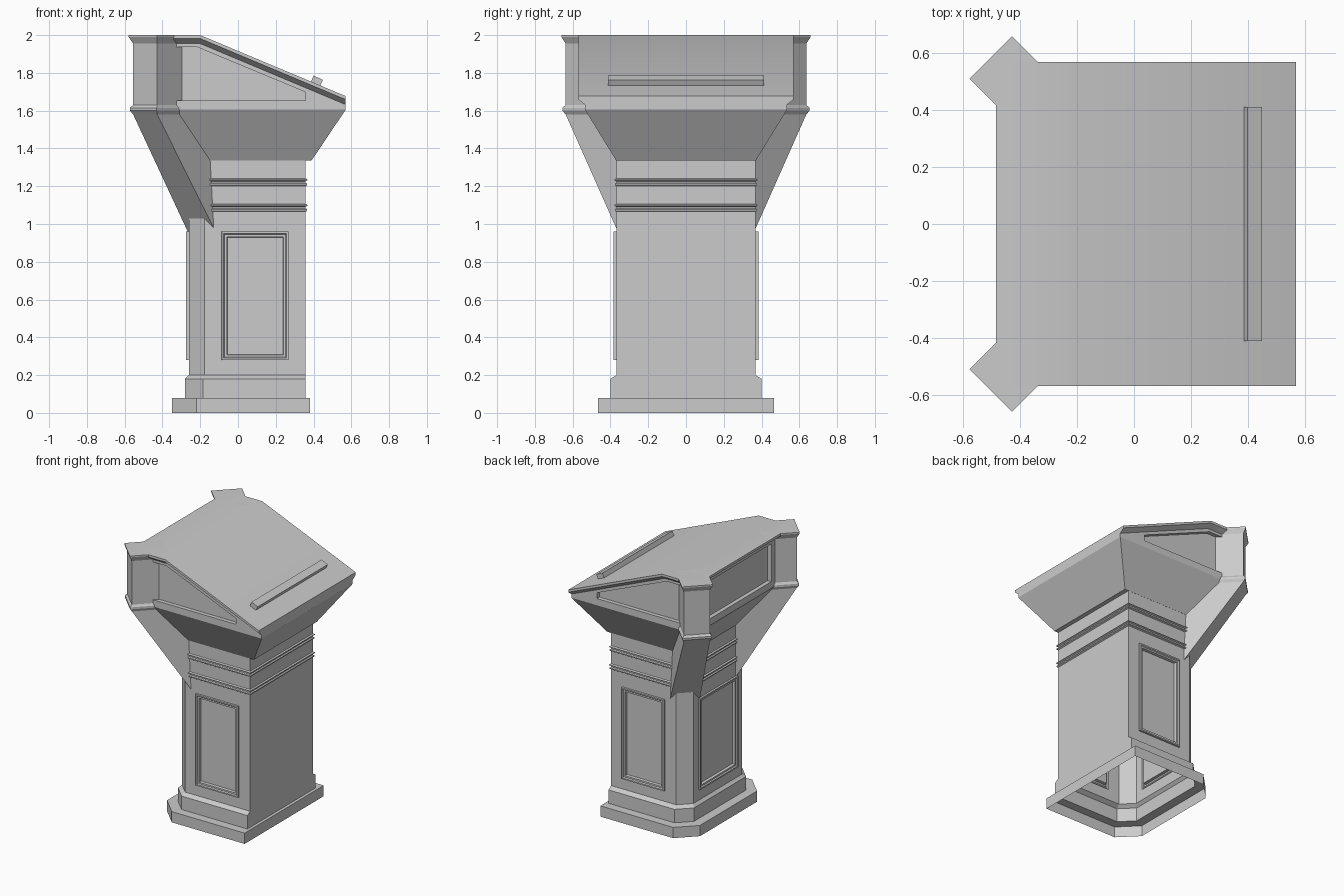
import bpy, bmesh, math
from mathutils import Vector

if "Cube" in bpy.data.objects:
    bpy.data.objects.remove(bpy.data.objects["Cube"])

stone = bpy.data.materials.new("pale grey")
stone.use_nodes = True
GREY = (0.6, 0.6, 0.6, 1)
stone.diffuse_color = GREY
stone.node_tree.nodes["Principled BSDF"].inputs["Base Color"].default_value = GREY


def finish(bm, name, recalc=True):
    if recalc:
        bmesh.ops.recalc_face_normals(bm, faces=bm.faces[:])
    mesh = bpy.data.meshes.new(name)
    bm.to_mesh(mesh)
    bm.free()
    mesh.materials.append(stone)
    obj = bpy.data.objects.new(name, mesh)
    bpy.context.collection.objects.link(obj)
    return obj


def loft(rings):
    """Skin a stack of counter-clockwise rings; returns mesh and vertex rings."""
    bm = bmesh.new()
    rows = [[bm.verts.new(p) for p in ring] for ring in rings]
    for a, b in zip(rows, rows[1:]):
        n = len(a)
        for i in range(n):
            j = (i + 1) % n
            bm.faces.new((a[i], a[j], b[j], b[i]))
    return bm, rows


def solid(name, rings):
    bm, rows = loft(rings)
    bm.faces.new(rows[0][::-1])
    bm.faces.new(rows[-1])
    return finish(bm, name)


def rect(x0, x1, y, z):
    return [(x0, -y, z), (x1, -y, z), (x1, y, z), (x0, y, z)]


def slab(name, points, y0, y1):
    """Extrude an x-z outline along y."""
    return solid(name, [[(x, y, z) for x, z in points] for y in (y0, y1)])


def cut(obj, cutter):
    mod = obj.modifiers.new("recess", "BOOLEAN")
    mod.object = cutter
    mod.operation = "DIFFERENCE"
    mod.solver = "EXACT"
    bpy.context.view_layer.objects.active = obj
    bpy.ops.object.modifier_apply(modifier=mod.name)
    bpy.data.objects.remove(cutter)


# Pedestal: plinth, step, shaft and two ribbed bands, open underneath
def footprint(z, x0=-0.26, x1=0.358, y=0.369, c=0.083):
    return [(x0, y - c, z), (x0, c - y, z), (x0 + c, -y, z),
            (x1, -y, z), (x1, y, z), (x0 + c, y, z)]


def swollen(z, g):
    return footprint(z, -0.26 - g, 0.358 + g, 0.369 + g)


plinth = (-0.35, 0.38, 0.465, 0.13)
step = (-0.28, 0.358, 0.4, 0.095)
rings = [footprint(0, *plinth), footprint(0.08, *plinth),
         footprint(0.08, *step), footprint(0.18, *step), footprint(0.2)]
for z in (1.065, 1.2):
    rings += [swollen(z + dz, g) for dz, g in (
        (0, 0), (0.005, 0.008), (0.013, 0.008), (0.018, 0),
        (0.026, 0), (0.031, 0.01), (0.036, 0.01), (0.042, 0))]
rings.append(footprint(1.34))
bm, rows = loft(rings)
bm.normal_update()

# Moulded panels inset into three faces of the shaft
for f in bm.faces[:]:
    mid = f.calc_center_median()
    n = f.normal.copy()
    tall = max(v.co.z for v in f.verts) - min(v.co.z for v in f.verts) > 0.5
    if not tall or not (n.x < -0.9 or abs(n.y) > 0.9):
        continue
    bmesh.ops.inset_individual(bm, faces=[f], thickness=0.03)
    axis, half = (1, 0.225) if n.x < -0.9 else (0, 0.177)
    for v in f.verts:
        v.co.z = 0.96 if v.co.z > mid.z else 0.28
        v.co[axis] = mid[axis] + math.copysign(half, v.co[axis] - mid[axis])
    for width, rise in ((0.001, 0.014), (0.014, 0), (0.008, -0.008),
                        (0.016, 0), (0.004, -0.02)):
        bm.normal_update()
        bmesh.ops.inset_individual(bm, faces=[f], thickness=width, depth=rise)
finish(bm, "pedestal", recalc=False)

# Flared support under the desk
solid("flared_support", [rect(-0.26, 0.39, 0.37, 1.337),
                         rect(-0.45, 0.57, 0.535, 1.605)])

# Desk box with sunken panels on three sides
box = slab("desk_box", [(-0.45, 1.605), (0.57, 1.605), (0.57, 1.64),
                        (-0.2, 1.965), (-0.45, 1.965)], -0.535, 0.535)
panel = [(-0.36, 1.655), (0.358, 1.655), (0.358, 1.698),
         (-0.215, 1.936), (-0.36, 1.936)]
for s in (-1, 1):
    cut(box, slab("cutter", panel, s * 0.505, s * 0.6))
cut(box, solid("cutter", [rect(-0.5, -0.42, 0.36, z) for z in (1.655, 1.936)]))


# Sloping desk top with a coved underside
def top_ring(drop, x0, y):
    edge = [(x0, 2.0 - drop), (-0.2, 2.0 - drop), (0.57, 1.677 - drop)]
    return ([(x, -y, z) for x, z in edge] + [(x, y, z) for x, z in edge[::-1]])


bm, rows = loft([top_ring(0.045, -0.45, 0.535), top_ring(0.018, -0.485, 0.57),
                 top_ring(0, -0.485, 0.57)])
for r in (rows[0], rows[-1]):
    bm.faces.new((r[0], r[1], r[4], r[5]))
    bm.faces.new((r[1], r[2], r[3], r[4]))
top = finish(bm, "desk_top")
top.select_set(True)
bpy.context.view_layer.objects.active = top
bpy.ops.object.shade_smooth_by_angle(angle=math.radians(30))

# Book ledge
slab("book_ledge", [(0.383, 1.745), (0.43, 1.722), (0.45, 1.763), (0.4, 1.786)],
     -0.412, 0.412)

# Diagonal corner buttresses: height, outer reach, inner reach, half width, offset
levels = [(0.9, 0.3, 0.25, 0.105, 0.068), (1.58, 0.753, 0.3, 0.09, 0.058),
          (1.6, 0.767, 0.3, 0.1, 0.058), (1.615, 0.767, 0.45, 0.1, 0.058),
          (1.63, 0.753, 0.5, 0.09, 0.058), (1.955, 0.753, 0.51, 0.09, 0.058),
          (1.99, 0.77, 0.51, 0.106, 0.058), (2.0, 0.77, 0.51, 0.106, 0.058)]
R = math.sqrt(0.5)
for side, s in (("front", -1), ("back", 1)):
    rings = []
    for z, out, inn, hw, off in levels:
        corners = [(out, off - hw), (out, off + hw), (inn, off + hw), (inn, off - hw)]
        rings.append([((v - u) * R, s * (u + v) * R, z) for u, v in corners])
    solid(side + "_buttress", rings)
